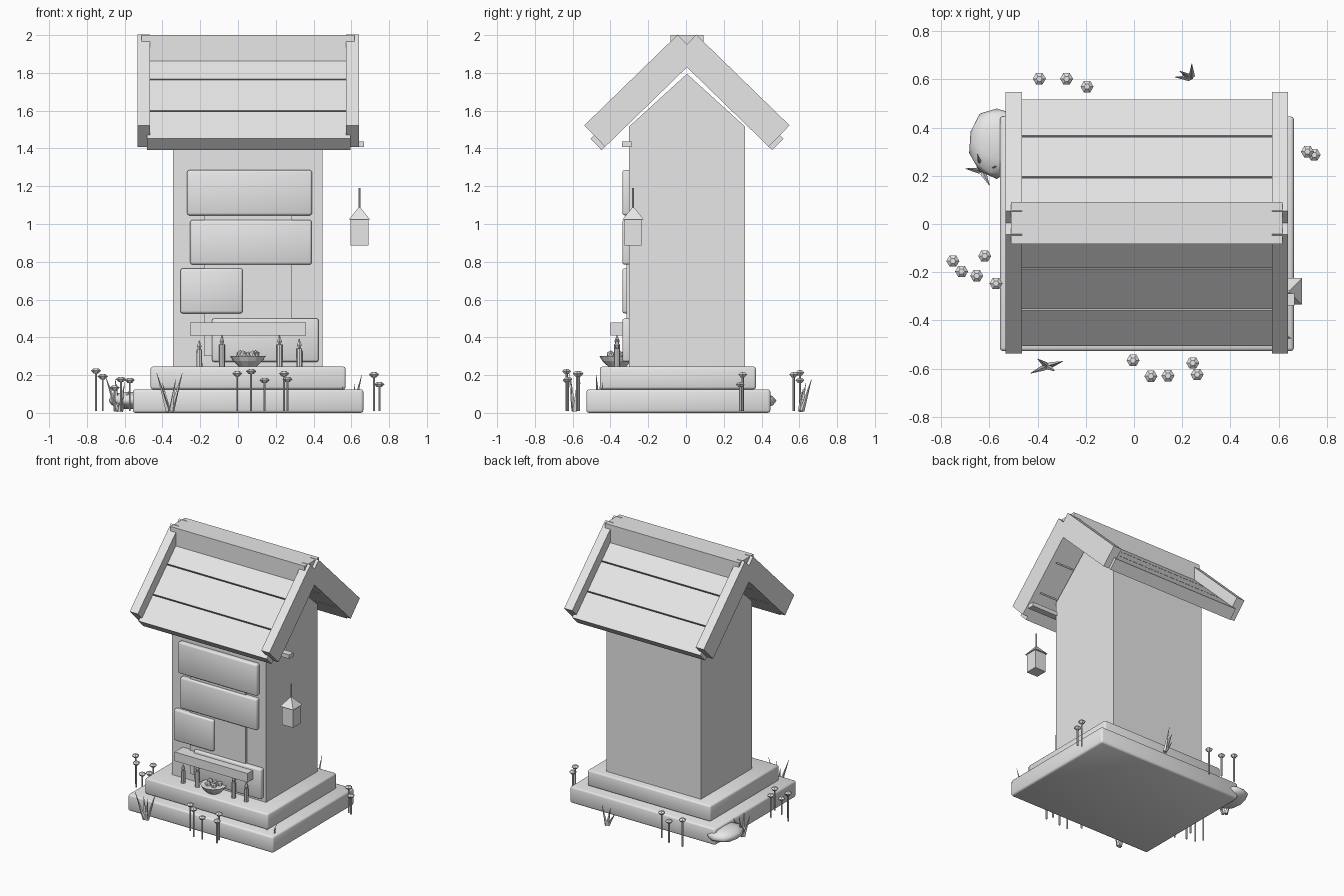
import bpy, bmesh, math, random
from mathutils import Vector, Matrix

if "Cube" in bpy.data.objects:
    bpy.data.objects.remove(bpy.data.objects["Cube"])

random.seed(4)
grey = bpy.data.materials.new("plain_grey")
grey.diffuse_color = (0.8, 0.8, 0.8, 1)
grey.use_nodes = True
grey.node_tree.nodes["Principled BSDF"].inputs["Base Color"].default_value = grey.diffuse_color


def finish(name, bm, smooth=False):
    bmesh.ops.recalc_face_normals(bm, faces=bm.faces)
    me = bpy.data.meshes.new(name)
    bm.to_mesh(me)
    bm.free()
    me.materials.append(grey)
    for p in me.polygons:
        p.use_smooth = smooth
    ob = bpy.data.objects.new(name, me)
    bpy.context.collection.objects.link(ob)
    return ob


def box(name, x, y, z, bevel=0):
    bm = bmesh.new()
    size = Vector((x[1] - x[0], y[1] - y[0], z[1] - z[0]))
    mid = Vector((sum(x), sum(y), sum(z))) / 2
    bmesh.ops.create_cube(bm, size=1, matrix=Matrix.Translation(mid) @ Matrix.Diagonal((*size, 1)))
    ob = finish(name, bm, bevel > 0)
    if bevel:
        m = ob.modifiers.new("rounded_edges", 'BEVEL')
        m.width, m.segments = bevel, 2
    return ob


def prism(name, profile, x0, x1):
    """Extrude a (y, z) outline along x."""
    bm = bmesh.new()
    f = bm.faces.new([bm.verts.new((x0, y, z)) for y, z in profile])
    r = bmesh.ops.extrude_face_region(bm, geom=[f])
    verts = [v for v in r["geom"] if isinstance(v, bmesh.types.BMVert)]
    bmesh.ops.translate(bm, verts=verts, vec=(x1 - x0, 0, 0))
    return finish(name, bm)


def cone(bm, a, b, r0, r1, n=6, turn=0):
    """Add a tapered rod from a to b."""
    a, b = Vector(a), Vector(b)
    d = b - a
    q = d.to_track_quat('Z', 'Y').to_matrix().to_4x4()
    bmesh.ops.create_cone(bm, cap_ends=True, segments=n, radius1=r0, radius2=r1, depth=d.length,
                          matrix=Matrix.Translation((a + b) / 2) @ q @ Matrix.Rotation(turn, 4, 'Z'))


# Stepped plinth
box("lower_step", (-0.557, 0.664), (-0.528, 0.447), (0, 0.125), 0.014)
box("upper_step", (-0.463, 0.57), (-0.456, 0.37), (0.125, 0.245), 0.012)

# Gabled body
YC = 0.005
prism("body", [(-0.302, 0.24), (0.313, 0.24), (0.313, 1.515), (YC, 1.795), (-0.302, 1.515)], -0.345, 0.448)

# Front wall: backing plate, stone slabs, shelf
box("backing_plate", (-0.18, 0.285), (-0.316, -0.295), (0.3, 1.25))
slabs = [(-0.27, 0.392, 1.046, 1.285), (-0.253, 0.39, 0.785, 1.022),
         (-0.305, 0.025, 0.527, 0.765), (-0.138, 0.427, 0.27, 0.50)]
for x0, x1, z0, z1 in slabs:
    box("wall_slab", (x0, x1), (-0.337, -0.29), (z0, z1), 0.012)
box("shelf", (-0.253, 0.36), (-0.40, -0.30), (0.41, 0.478))

# Roof: s runs down the slope, t is height off the underside
A = math.radians(44.2)


def slope_piece(name, s0, s1, t0, t1, x0, x1):
    for side in (-1, 1):
        pts = [(YC + side * (s * math.cos(A) + t * math.sin(A)),
                1.83 - s * math.sin(A) + t * math.cos(A))
               for s, t in ((s0, t0), (s1, t0), (s1, t1), (s0, t1))]
        prism(name, pts, x0, x1)


for s0, s1 in ((-0.08, 0.178), (0.186, 0.415), (0.423, 0.63)):
    slope_piece("roof_plank", s0, s1, 0, 0.085, -0.482, 0.595)
for outer, cap, inner in ((-0.533, -0.465, -0.482), (0.64, 0.572, 0.595)):
    slope_piece("gable_fascia", -0.085, 0.604, 0, 0.086, outer, inner)
    slope_piece("gable_cap", -0.085, 0.604, 0.086, 0.158, outer, cap)
box("ridge_beam", (-0.51, 0.617), (YC - 0.087, YC + 0.087), (1.86, 2.0))

# Hanging lantern and its bracket
box("lantern_bracket", (0.40, 0.667), (-0.338, -0.288), (1.407, 1.437))
box("lantern_box", (0.596, 0.69), (-0.326, -0.235), (0.885, 1.025))
bm = bmesh.new()
cone(bm, (0.643, -0.28, 1.025), (0.643, -0.28, 1.09), 0.078, 0.004, 4, math.pi / 4)
finish("lantern_roof", bm)
bm = bmesh.new()
cone(bm, (0.643, -0.28, 1.07), (0.643, -0.28, 1.19), 0.006, 0.006)
finish("lantern_rod", bm)

# Candles with flames
for x, top in ((-0.205, 0.385), (-0.085, 0.412), (0.22, 0.412), (0.325, 0.392)):
    bm = bmesh.new()
    wax = top - 0.05
    cone(bm, (x, -0.365, 0.24), (x, -0.365, wax), 0.016, 0.015, 8)
    cone(bm, (x, -0.365, wax), (x, -0.365, wax + 0.018), 0.007, 0.014)
    cone(bm, (x, -0.365, wax + 0.018), (x, -0.365, top), 0.014, 0.001)
    finish("candle", bm)

# Offering bowl with fruit
bx, by = 0.052, -0.365
bm = bmesh.new()
cone(bm, (bx, by, 0.243), (bx, by, 0.275), 0.045, 0.078, 12)
cone(bm, (bx, by, 0.275), (bx, by, 0.302), 0.078, 0.094, 12)
finish("bowl", bm)
bm = bmesh.new()
for k in range(5):
    a = k * math.tau / 5 + 0.3
    bmesh.ops.create_icosphere(bm, subdivisions=1, radius=0.023, matrix=Matrix.Translation(
        (bx + 0.042 * math.cos(a), by + 0.042 * math.sin(a), 0.308)))
finish("fruit", bm)

# Flowers: x, y, height
flowers = [(-0.393, 0.603, 0.21), (-0.28, 0.603, 0.17), (-0.195, 0.57, 0.20), (0.72, 0.30, 0.20),
           (0.748, 0.287, 0.148), (-0.752, -0.154, 0.22), (-0.716, -0.197, 0.19),
           (-0.62, -0.133, 0.175), (-0.653, -0.215, 0.13), (-0.573, -0.247, 0.17),
           (-0.004, -0.566, 0.205), (0.07, -0.632, 0.217), (0.141, -0.63, 0.17),
           (0.244, -0.577, 0.205), (0.262, -0.625, 0.175)]
for x, y, h in flowers:
    bm = bmesh.new()
    cone(bm, (x, y, 0.01), (x, y, h), 0.006, 0.006)
    cone(bm, (x, y, h - 0.012), (x, y, h + 0.004), 0.012, 0.027, 6, math.pi / 6)
    cone(bm, (x, y, h + 0.004), (x, y, h + 0.016), 0.027, 0.012, 6, math.pi / 6)
    finish("flower", bm)

# Grass tufts: base point, then blade tip offsets
tufts = [((-0.36, -0.59), ((-0.07, -0.03, 0.2), (0.065, 0.02, 0.2), (-0.04, 0.03, 0.15), (0.03, -0.02, 0.17))),
         ((0.24, 0.605), ((0.0, 0.06, 0.17), (-0.05, 0.03, 0.15), (-0.07, 0.005, 0.1), (-0.04, 0.015, 0.12))),
         ((-0.63, 0.22), ((-0.07, 0.01, 0.18), (0.03, -0.06, 0.15), (-0.02, 0.07, 0.17), (0.06, 0.02, 0.12))),
         ((0.60, -0.46), ((0.055, -0.015, 0.19), (-0.06, 0.01, 0.18), (0.02, 0.02, 0.15)))]
for (x, y), tips in tufts:
    bm = bmesh.new()
    for dx, dy, h in tips:
        cone(bm, (x + dx * 0.15, y + dy * 0.15, 0.01), (x + dx, y + dy, h + 0.01), 0.013, 0.001, 4)
    finish("grass_tuft", bm)

# Boulder at the back left corner
bm = bmesh.new()
bmesh.ops.create_icosphere(bm, subdivisions=2, radius=1)
for v in bm.verts:
    v.co *= random.uniform(0.93, 1.05)
bmesh.ops.transform(bm, verts=bm.verts, matrix=Matrix.Translation((-0.57, 0.34, 0.065))
                    @ Matrix.Diagonal((0.12, 0.148, 0.048, 1)))
finish("boulder", bm, True)
